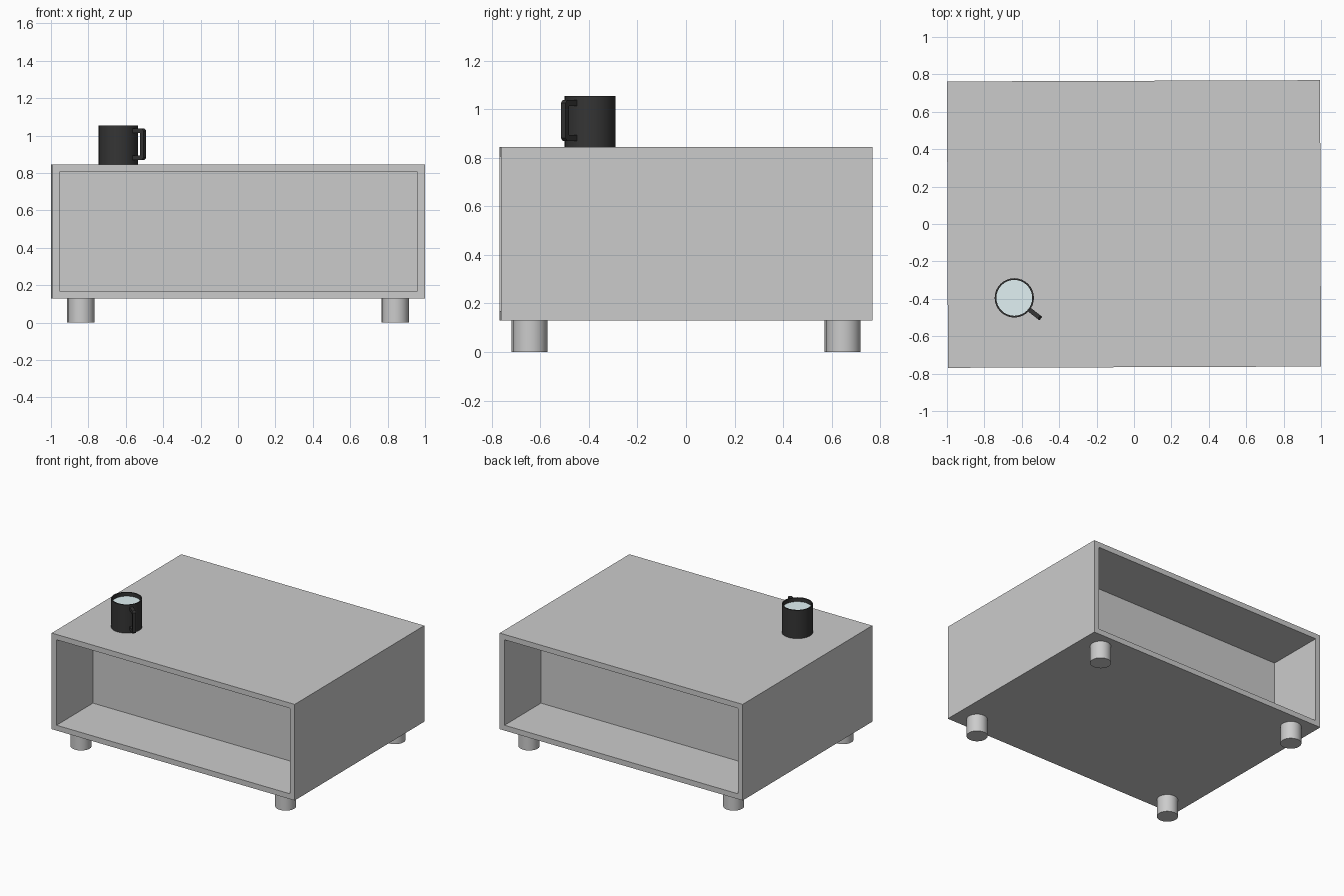
import bpy, bmesh, math
from mathutils import Matrix, Vector

if "Cube" in bpy.data.objects:
    bpy.data.objects.remove(bpy.data.objects["Cube"])

TURN = 0.0035                    # slight turn of the whole table
HX, HY, Z0, Z1 = 0.9973, 0.7655, 0.13, 0.845
MUG = Vector((-0.64, -0.395, Z1))


def material(name, color):
    m = bpy.data.materials.new(name)
    m.diffuse_color = color
    m.use_nodes = True
    m.node_tree.nodes["Principled BSDF"].inputs["Base Color"].default_value = m.diffuse_color
    return m


def finish(bm, name, mat=None, smooth=False):
    bmesh.ops.recalc_face_normals(bm, faces=bm.faces)
    me = bpy.data.meshes.new(name)
    bm.to_mesh(me)
    bm.free()
    ob = bpy.data.objects.new(name, me)
    bpy.context.collection.objects.link(ob)
    if mat:
        me.materials.append(mat)
    if smooth:
        bpy.context.view_layer.objects.active = ob
        ob.select_set(True)
        bpy.ops.object.shade_smooth_by_angle(angle=math.radians(35))
        ob.select_set(False)
    return ob


def lathe(profile, steps=32):
    bm = bmesh.new()
    vs = [bm.verts.new((r, 0, z)) for r, z in profile]
    es = [bm.edges.new(p) for p in zip(vs, vs[1:])]
    bmesh.ops.spin(bm, geom=vs + es, axis=(0, 0, 1), cent=(0, 0, 0),
                   angle=2 * math.pi, steps=steps)
    bmesh.ops.remove_doubles(bm, verts=bm.verts, dist=1e-5)
    return bm


dark = material("dark_ceramic", (0.035, 0.035, 0.035, 1))
pale = material("pale_liquid", (0.75, 0.88, 0.9, 1))

# table body: box with a shelf recess in the front and in the back
bm = bmesh.new()
bmesh.ops.create_cube(bm, size=1)
bmesh.ops.scale(bm, verts=bm.verts, vec=(2 * HX, 2 * HY, Z1 - Z0))
bmesh.ops.translate(bm, verts=bm.verts, vec=(0, 0, (Z0 + Z1) / 2))
bm.normal_update()
for face in [f for f in bm.faces if abs(f.normal.y) > 0.9]:
    inward = -face.normal.copy()
    bmesh.ops.inset_region(bm, faces=[face], thickness=0.056)
    new = bmesh.ops.extrude_discrete_faces(bm, faces=[face])["faces"][0]
    bmesh.ops.translate(bm, verts=new.verts, vec=inward * 0.43)
body = finish(bm, "table_body")
body.rotation_euler.z = TURN

# four round legs
for ys, yn in ((-1, "front"), (1, "back")):
    for xs, xn in ((-1, "left"), (1, "right")):
        bm = lathe([(0, 0), (0.071, 0), (0.071, Z0), (0, Z0)])
        leg = finish(bm, f"{yn}_{xn}_leg", smooth=True)
        leg.location = Matrix.Rotation(TURN, 3, 'Z') @ Vector((xs * 0.84, ys * 0.645, 0))

# mug cup
cup = finish(lathe([(0, 0), (0.105, 0), (0.105, 0.21), (0.096, 0.21),
                    (0.096, 0.012), (0, 0.012)]), "mug_cup", dark, True)
cup.location = MUG

# liquid surface
drink = finish(lathe([(0.096, 0.182), (0, 0.182)]), "mug_liquid", pale)
drink.location = MUG

# mug handle: squared loop extruded to a flat bar
outer = [(0.10, 0.025), (0.168, 0.025), (0.180, 0.037),
         (0.180, 0.181), (0.168, 0.193), (0.10, 0.193)]
inner = [(0.10, 0.049), (0.155, 0.049), (0.158, 0.052),
         (0.158, 0.166), (0.155, 0.169), (0.10, 0.169)]
bm = bmesh.new()
a = [bm.verts.new((x, -0.012, z)) for x, z in outer]
b = [bm.verts.new((x, -0.012, z)) for x, z in inner]
faces = [bm.faces.new((a[i], a[i + 1], b[i + 1], b[i])) for i in range(5)]
ext = bmesh.ops.extrude_face_region(bm, geom=faces)["geom"]
bmesh.ops.translate(bm, vec=(0, 0.024, 0),
                    verts=[g for g in ext if isinstance(g, bmesh.types.BMVert)])
handle = finish(bm, "mug_handle", dark)
handle.location = MUG
handle.rotation_euler.z = math.radians(-38)
